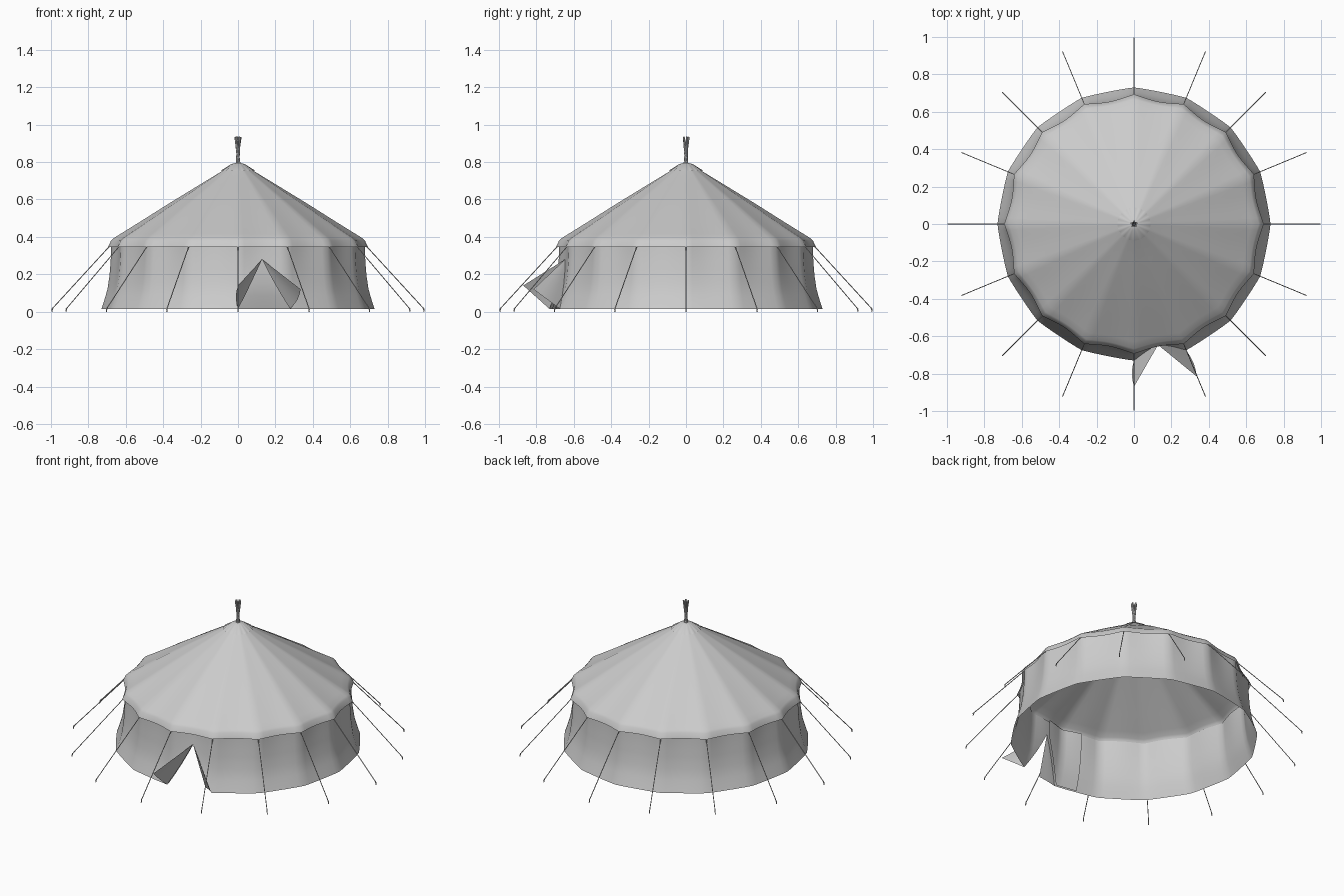
import bpy, bmesh, math
from mathutils import Vector

if "Cube" in bpy.data.objects:
    bpy.data.objects.remove(bpy.data.objects["Cube"])

N = 16                      # canvas panels / guy ropes
SUB = 8                     # columns per panel
STEP = 2 * math.pi / (N * SUB)
DOOR = math.radians(-78.75)  # door centre angle
HALF = math.radians(11.25)   # half door width


def lerp_table(table, z):
    for (a, b), (c, d) in zip(table, table[1:]):
        if z <= c:
            return b + (d - b) * (z - a) / (c - a)
    return table[-1][1]


def scallop(a):
    # 0 at rope corners, 1 in the middle of each panel
    return abs(math.sin(a * N / 2))


def polar(a, r, z):
    return Vector((r * math.cos(a), r * math.sin(a), z))


def make_object(name, bm, angle=35):
    bmesh.ops.remove_doubles(bm, verts=bm.verts, dist=0.0005)
    mesh = bpy.data.meshes.new(name)
    bm.to_mesh(mesh)
    bm.free()
    ob = bpy.data.objects.new(name, mesh)
    bpy.context.collection.objects.link(ob)
    bpy.ops.object.select_all(action='DESELECT')
    ob.select_set(True)
    bpy.context.view_layer.objects.active = ob
    bpy.ops.object.shade_smooth_by_angle(angle=math.radians(angle))
    return ob


def sheet(name, columns, angle=35):
    # skin neighbouring columns of points with faces
    bm = bmesh.new()
    cols = [[bm.verts.new(p) for p in c] for c in columns]
    for c, d in zip(cols, cols[1:]):
        for i in range(len(c) - 1):
            bm.faces.new((c[i], d[i], d[i + 1], c[i + 1]))
    return make_object(name, bm, angle)


def rod(bm, p, q, r, sides=6):
    p, q = Vector(p), Vector(q)
    rot = (q - p).to_track_quat('Z', 'Y').to_matrix().to_4x4()
    rot.translation = (p + q) / 2
    bmesh.ops.create_cone(bm, cap_ends=True, segments=sides, radius1=r,
                          radius2=r, depth=(q - p).length, matrix=rot)


# roof with its scalloped valance: (corner radius, z, inward sag between corners)
ROOF = [(0.015, 0.79, 0), (0.035, 0.785, 0), (0.08, 0.755, 0.001),
        (0.2, 0.682, 0.004), (0.37, 0.578, 0.008), (0.53, 0.477, 0.014),
        (0.63, 0.415, 0.02), (0.667, 0.392, 0.022), (0.679, 0.38, 0.023),
        (0.694, 0.347, 0.027)]
sheet("roof", [[polar(i * STEP, r - s * scallop(i * STEP), z)
                for r, z, s in reversed(ROOF)] for i in range(N * SUB + 1)])

# side wall, raised over the door opening
WALL = [(0.015, 0.73), (0.06, 0.715), (0.12, 0.698), (0.2, 0.686),
        (0.3, 0.679), (0.37, 0.677)]


def wall_point(a, z, inset=0.0):
    t = (z - 0.015) / 0.355
    r = lerp_table(WALL, z) - (0.01 + 0.015 * t) * scallop(a)
    return polar(a, r - inset, z)


def wall_bottom(a):
    d = abs((a - DOOR + math.pi) % (2 * math.pi) - math.pi)
    return max(0.015, 0.28 - 0.265 * d / HALF)


def wall_columns(a0, count, inset=0.0):
    cols = []
    for i in range(count + 1):
        a = a0 + i * STEP
        b = wall_bottom(a)
        cols.append([wall_point(a, b + (0.37 - b) * k / 10, inset)
                     for k in range(11)])
    return cols


sheet("side_wall", wall_columns(-math.pi / 2, N * SUB))
# overlapping inner door sheet left of the opening
sheet("inner_door_sheet", wall_columns(DOOR - 2 * HALF, SUB, 0.014))

# door flaps folded outwards from the opening edges
for name, side, tip in (("left_flap", -1, Vector((0.0, -0.87, 0.14))),
                        ("right_flap", 1, Vector((0.335, -0.815, 0.12)))):
    apex = wall_point(DOOR, 0.28)
    rows = []
    for i in range(5):
        t = i / 4
        a = DOOR + side * HALF * t
        hinge = wall_point(a, wall_bottom(a))
        edge = apex.lerp(tip, t)
        row = []
        for k in range(5):
            p = hinge.lerp(edge, k / 4)
            p.x += side * 0.012 * math.sin(math.pi * k / 4) * t
            row.append(p)
        rows.append(row)
    sheet(name, rows)

# peak cap with a scalloped hem
cap = [[polar(i * math.pi / 32, r, z - h * abs(math.sin(i * math.pi / 4)))
        for r, z, h in ((0.088, 0.757, 0.006), (0.035, 0.79, 0), (0.012, 0.795, 0))]
       for i in range(65)]
sheet("peak_cap", cap, 50)

# crossed pole ends above the peak
bm = bmesh.new()
for i in range(5):
    a = i * 2 * math.pi / 5 + 0.3
    rod(bm, polar(a + 2.4, 0.012, 0.76), polar(a, 0.015, 0.935), 0.005, 8)
make_object("pole_tops", bm)

# guy ropes and pegs
bm = bmesh.new()
pegs = bmesh.new()
for i in range(N):
    a = i * 2 * math.pi / N
    rod(bm, polar(a, 0.685, 0.352), polar(a, 0.997, 0.012), 0.0025)
    rod(pegs, polar(a, 0.99, 0.022), polar(a, 0.996, 0.0), 0.003)
make_object("guy_ropes", bm)
make_object("ground_pegs", pegs)
